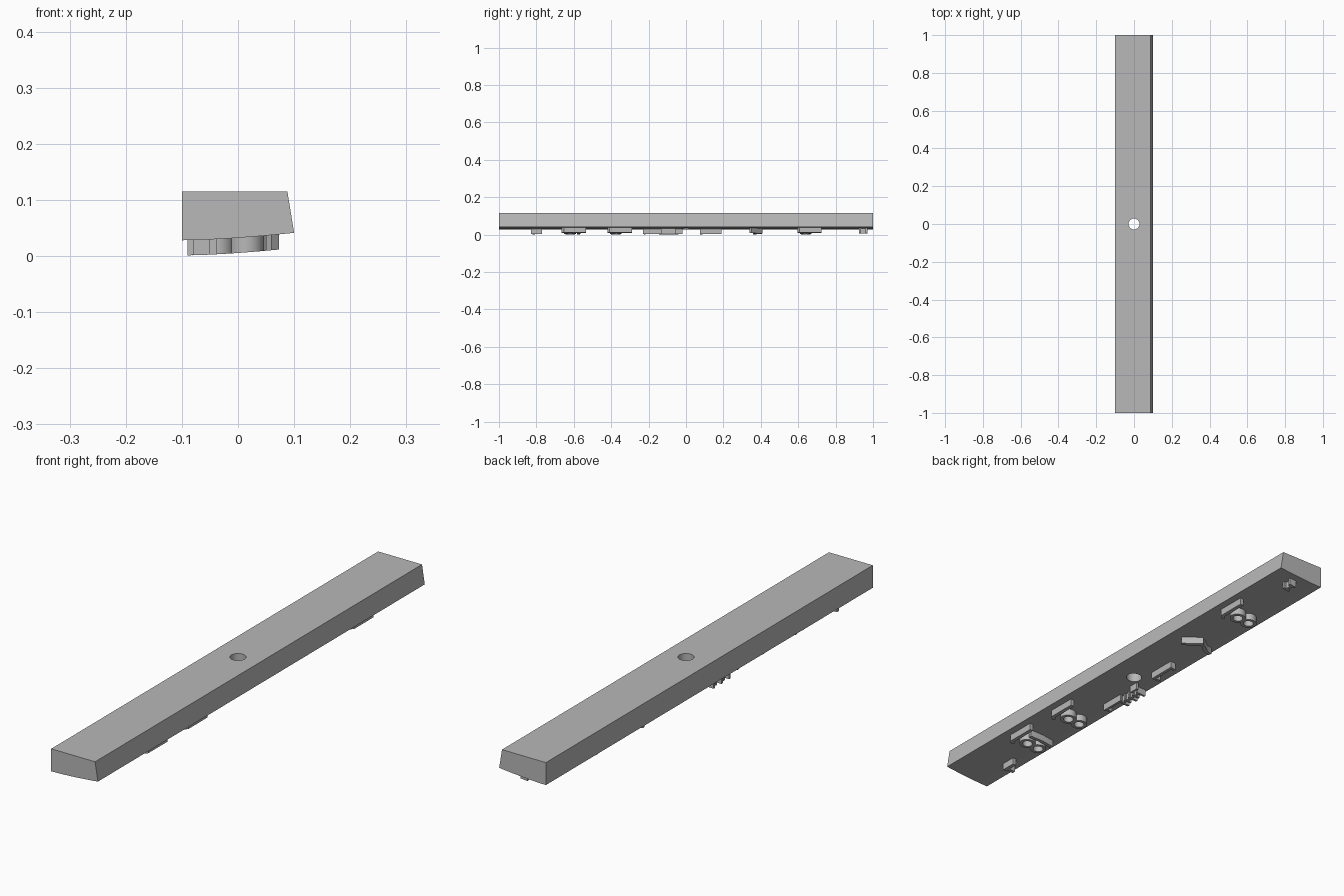
import bpy, bmesh, math
from mathutils import Vector

cube = bpy.data.objects.get("Cube")
if cube:
    bpy.data.objects.remove(cube, do_unlink=True)

grey = bpy.data.materials.new("plain grey")
grey.use_nodes = True
grey.diffuse_color = (0.48, 0.48, 0.48, 1)
grey.node_tree.nodes["Principled BSDF"].inputs["Base Color"].default_value = (0.48, 0.48, 0.48, 1)

RELIEF = 0.027


def underside(x):
    """Height of the gently curved underside."""
    return 0.028 + 0.0133 * max(0, (x + 0.1) / 0.2) ** 1.6


def finish(bm, name):
    bmesh.ops.recalc_face_normals(bm, faces=bm.faces)
    mesh = bpy.data.meshes.new(name)
    bm.to_mesh(mesh)
    bm.free()
    mesh.materials.append(grey)
    ob = bpy.data.objects.new(name, mesh)
    bpy.context.collection.objects.link(ob)
    return ob


def smooth(ob):
    bpy.ops.object.select_all(action='DESELECT')
    ob.select_set(True)
    bpy.context.view_layer.objects.active = ob
    bpy.ops.object.shade_smooth_by_angle(angle=math.radians(30))


def add_ridge(bm, path, width=0.014, closed=False):
    """Wall along a path, hanging below the underside and following its curve."""
    pts = [Vector(p) for p in path]
    n = len(pts)
    sections = []
    for i, p in enumerate(pts):
        before = pts[i - 1] if closed or i else p
        after = pts[(i + 1) % n] if closed or i < n - 1 else p
        a = (p - before).normalized() if p != before else (after - p).normalized()
        b = (after - p).normalized() if p != after else a
        t = (a + b).normalized()
        side = Vector((-t.y, t.x)) * width / 2 / max(0.5, t.dot(b))
        ring = []
        for q, low in ((p + side, 0), (p - side, 0), (p - side, 1), (p + side, 1)):
            z = underside(q.x) + (-RELIEF if low else 0.004)
            ring.append(bm.verts.new((q.x, q.y, z)))
        sections.append(ring)
    for i in range(n if closed else n - 1):
        a, b = sections[i], sections[(i + 1) % n]
        for k in range(4):
            bm.faces.new((a[k], a[(k + 1) % 4], b[(k + 1) % 4], b[k]))
    if not closed:
        bm.faces.new(sections[0])
        bm.faces.new(sections[-1])


def add_loop(bm, x, y, radius=0.025):
    turn = [2 * math.pi * i / 24 for i in range(24)]
    add_ridge(bm, [(x + radius * math.cos(a), y + radius * math.sin(a)) for a in turn],
              0.012, True)


def relief(name, paths, loops=(), width=0.014):
    bm = bmesh.new()
    for path in paths:
        add_ridge(bm, path, width)
    for x, y in loops:
        add_loop(bm, x, y)
    smooth(finish(bm, name))


# Long bar: slanted left side, curved underside
steps = [-0.1 + 0.2 * i / 16 for i in range(17)]
outline = [(-0.1, 0.115)] + [(x, underside(x)) for x in steps] + [(0.088, 0.115)]
bm = bmesh.new()
face = bm.faces.new([bm.verts.new((x, -1, z)) for x, z in outline])
grown = bmesh.ops.extrude_face_region(bm, geom=[face])
bmesh.ops.translate(bm, vec=(0, 2, 0),
                    verts=[g for g in grown["geom"] if isinstance(g, bmesh.types.BMVert)])
bar = finish(bm, "bar")

# Round hole through the middle
bpy.ops.mesh.primitive_cylinder_add(vertices=40, radius=0.029, depth=0.4, location=(0, 0, 0.07))
cutter = bpy.context.object
cutter.name = "hole_cutter"
cutter.hide_render = True
cutter.data.materials.append(grey)
cut = bar.modifiers.new("hole", 'BOOLEAN')
cut.operation, cut.solver, cut.object = 'DIFFERENCE', 'EXACT', cutter
bpy.context.view_layer.objects.active = bar
bpy.ops.object.modifier_apply(modifier="hole")
bpy.data.objects.remove(cutter, do_unlink=True)
smooth(bar)

# Paired loops beside a rail, three times along the underside
for name, y in (("back", 0.64), ("middle", -0.375), ("front", -0.62)):
    rail = [(0.055, y - 0.04), (0.066, y - 0.03), (0.066, y + 0.085)]
    relief(name + "_looped_ridge", [rail], [(0.015, y), (-0.038, y)])

# Cross rail beside the front loops
relief("front_cross_ridge", [[(0.04, -0.575), (-0.015, -0.57), (-0.07, -0.575)]])

# Small ridges near both ends
relief("back_end_ridge", [[(0.03, 0.93), (0.0, 0.93)], [(0.03, 0.965), (0.0, 0.965)],
                          [(0.015, 0.93), (0.015, 0.965)]], width=0.01)
relief("front_end_ridge", [[(-0.045, -0.83), (-0.045, -0.77)],
                           [(-0.052, -0.815), (-0.08, -0.815)]])

# Slanted ridge with a stem
relief("slanted_ridge", [[(0.05, 0.345), (0.02, 0.375), (-0.01, 0.405)],
                         [(-0.015, 0.395), (-0.05, 0.37), (-0.075, 0.365)]])

# Straight ridge with a short foot at each end
relief("footed_ridge", [[(-0.032, 0.075), (-0.032, 0.19)],
                        [(-0.039, 0.082), (-0.06, 0.082)],
                        [(-0.039, 0.183), (-0.05, 0.183)]], width=0.012)

# Cluster of fine ridges near the hole
teeth = [[(-0.045, -0.23), (-0.045, -0.13)], [(-0.05, -0.22), (-0.07, -0.22)],
         [(-0.06, -0.14), (-0.06, -0.045)], [(-0.035, -0.06), (-0.035, -0.02)]]
for i in range(5):
    y = -0.14 + 0.024 * i
    teeth.append([(-0.05, y), (-0.09 + 0.008 * (i % 2), y)])
relief("clustered_ridges", teeth, width=0.009)
